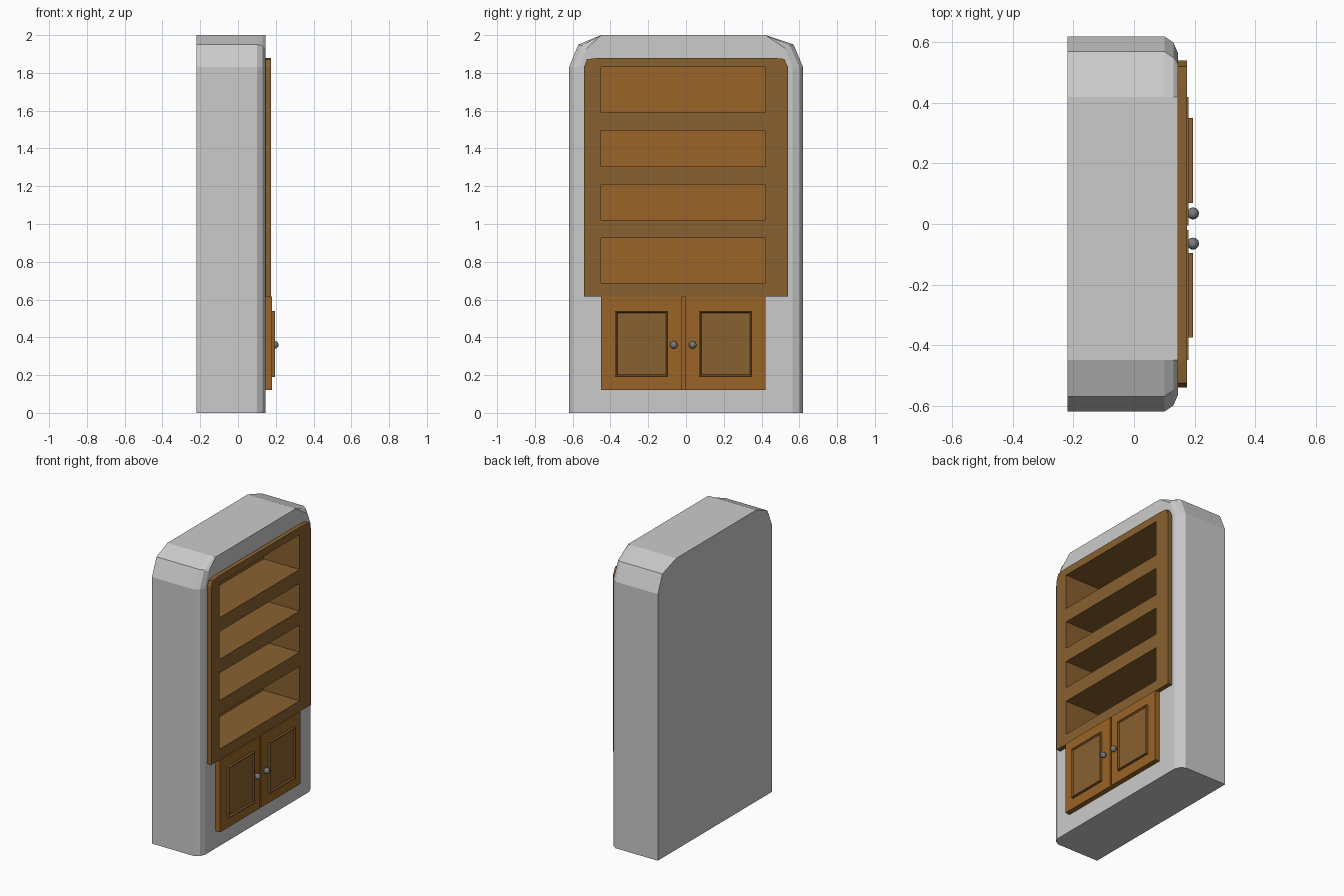
import bpy, bmesh
from mathutils import Matrix

if "Cube" in bpy.data.objects:
    bpy.data.objects.remove(bpy.data.objects["Cube"])


def material(name, col):
    m = bpy.data.materials.new(name)
    m.diffuse_color = (*col, 1)
    m.use_nodes = True
    m.node_tree.nodes["Principled BSDF"].inputs["Base Color"].default_value = m.diffuse_color
    return m


FRAME = material("dark_wood", (0.25, 0.12, 0.03))
WOOD = material("warm_wood", (0.32, 0.13, 0.02))
METAL = material("dark_metal", (0.2, 0.2, 0.2))


def finish(bm, name, mat=None):
    bmesh.ops.recalc_face_normals(bm, faces=bm.faces)
    me = bpy.data.meshes.new(name)
    bm.to_mesh(me)
    bm.free()
    ob = bpy.data.objects.new(name, me)
    bpy.context.collection.objects.link(ob)
    if mat:
        me.materials.append(mat)
    return ob


def loft(name, sections, mat=None):
    """Join (x, [(y, z), ...]) sections along x and cap both ends."""
    bm = bmesh.new()
    rings = [[bm.verts.new((x, y, z)) for y, z in pts] for x, pts in sections]
    n = len(rings[0])
    for a, b in zip(rings, rings[1:]):
        for i in range(n):
            j = (i + 1) % n
            bm.faces.new((a[i], a[j], b[j], b[i]))
    bm.faces.new(rings[0])
    bm.faces.new(rings[-1])
    return finish(bm, name, mat)


def rect(y0, y1, z0, z1):
    return [(y0, z0), (y1, z0), (y1, z1), (y0, z1)]


def box(name, x0, x1, y0, y1, z0, z1, mat=None):
    return loft(name, [(x0, rect(y0, y1, z0, z1)), (x1, rect(y0, y1, z0, z1))], mat)


def arch(side, shoulder, sz, tl=-0.45, tr=0.42):
    return [(-side, 0), (side, 0), (side, 1.83), (shoulder, sz),
            (tr, 2), (tl, 2), (-shoulder, sz), (-side, 1.83)]


# stone surround with softened front corners
body = loft("wall_surround", [(-0.22, arch(0.62, 0.57, 1.95)),
                              (0.10, arch(0.62, 0.57, 1.95)),
                              (0.13, arch(0.60, 0.55, 1.945)),
                              (0.145, arch(0.565, 0.525, 1.93))])

# alcove cut for the shelves
cutter = box("alcove_cutter", -0.11, 0.3, -0.46, 0.43, 0.62, 1.84)
cutter.hide_render = True
cutter.hide_viewport = True
cutter.display_type = 'WIRE'
mod = body.modifiers.new("alcove", 'BOOLEAN')
mod.operation = 'DIFFERENCE'
mod.solver = 'EXACT'
mod.object = cutter

# wooden lining of the alcove
Y0, Y1 = -0.45, 0.42
box("back_panel", -0.11, -0.10, -0.46, 0.43, 0.62, 1.84, WOOD)
box("left_lining", -0.10, 0.146, Y0 - 0.01, Y0, 0.62, 1.84, FRAME)
box("right_lining", -0.10, 0.146, Y1, Y1 + 0.01, 0.62, 1.84, FRAME)
box("top_lining", -0.10, 0.146, Y0, Y1, 1.83, 1.84, FRAME)

# face frame with clipped upper corners
outline = [(-0.54, 0.615), (-0.54, 1.83), (-0.525, 1.872), (-0.46, 1.88),
           (0.455, 1.88), (0.52, 1.874), (0.54, 1.83), (0.54, 0.615),
           (Y1, 0.615), (Y1, 1.83), (Y0, 1.83), (Y0, 0.615)]
loft("face_frame", [(0.145, outline), (0.175, outline)], FRAME)

# shelves and alcove floor
for i, (z0, z1) in enumerate([(0.615, 0.688), (0.925, 1.022),
                              (1.21, 1.305), (1.495, 1.59)]):
    box(f"shelf_{i + 1}", -0.10, 0.174, Y0, Y1, z0, z1, FRAME)

# cupboard doors, moulded panels and knobs
box("door_gap_strip", 0.14, 0.165, -0.02, -0.005, 0.12, 0.615, WOOD)
for side, (d0, d1), (p0, p1), ky in [("left", (Y0, -0.02), (-0.375, -0.095), -0.065),
                                     ("right", (-0.005, Y1), (0.07, 0.35), 0.035)]:
    box(f"{side}_door", 0.14, 0.18, d0, d1, 0.12, 0.615, WOOD)
    z0, z1, t = 0.19, 0.54, 0.012
    loft(f"{side}_door_panel", [(0.175, rect(p0, p1, z0, z1)),
                                (0.195, rect(p0, p1, z0, z1)),
                                (0.195, rect(p0 + 0.006, p1 - 0.006, z0 + 0.006, z1 - 0.006)),
                                (0.187, rect(p0 + t, p1 - t, z0 + t, z1 - t))], FRAME)
    bm = bmesh.new()
    bmesh.ops.create_uvsphere(bm, u_segments=12, v_segments=8, radius=0.02,
                              matrix=Matrix.Translation((0.195, ky, 0.36)))
    finish(bm, f"{side}_knob", METAL)
